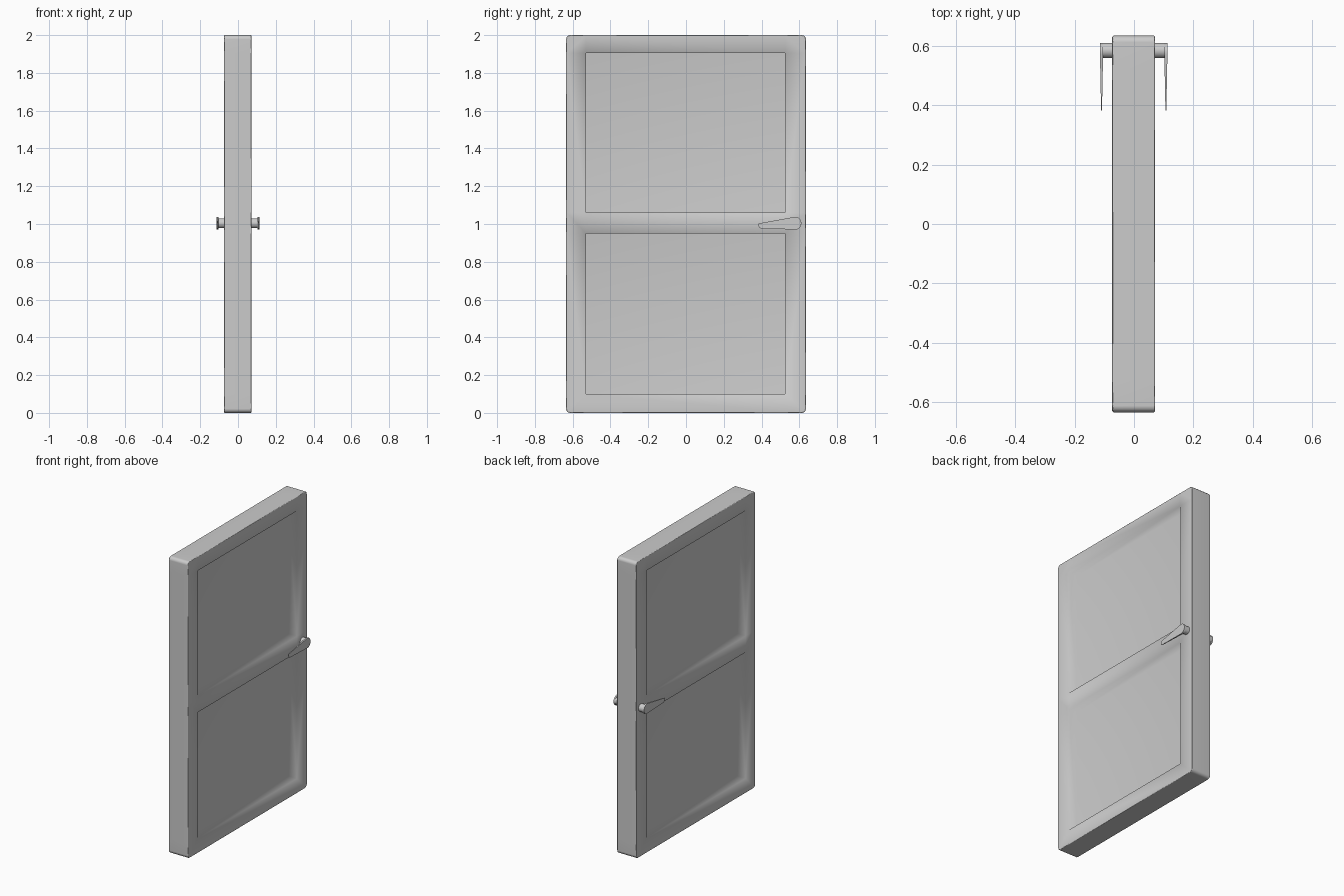
import bpy, bmesh, math
from mathutils import Matrix, Vector

if "Cube" in bpy.data.objects:
    bpy.data.objects.remove(bpy.data.objects["Cube"])

CX = -0.001            # mid-plane of the door leaf
HALF = 0.0725          # half thickness
PANELS = [(0.10, 0.95), (1.06, 1.905)]
PY = (-0.53, 0.525)


def finish(bm, name):
    bmesh.ops.recalc_face_normals(bm, faces=bm.faces)
    me = bpy.data.meshes.new(name)
    bm.to_mesh(me)
    bm.free()
    ob = bpy.data.objects.new(name, me)
    bpy.context.collection.objects.link(ob)
    return ob


# Door leaf: softened slab with two recessed panels on each face
bm = bmesh.new()
bmesh.ops.create_cube(bm, size=1, matrix=Matrix.Translation((CX, 0, 1)) @ Matrix.Diagonal((2 * HALF, 1.27, 2, 1)))
corners = [e for e in bm.edges if abs(e.verts[0].co.x - e.verts[1].co.x) > 0.1]
bmesh.ops.bevel(bm, geom=corners, offset=0.022, segments=3, profile=0.5, affect='EDGES')
rim = [e for e in bm.edges if e.calc_face_angle(0) > math.radians(60)]
bmesh.ops.bevel(bm, geom=rim, offset=0.004, segments=1, affect='EDGES')

cuts = [((0, y, 0), (0, 1, 0)) for y in PY]
cuts += [((0, 0, z), (0, 0, 1)) for span in PANELS for z in span]
for co, no in cuts:
    bmesh.ops.bisect_plane(bm, geom=bm.verts[:] + bm.edges[:] + bm.faces[:], plane_co=co, plane_no=no)

bm.normal_update()
recess = []
for f in bm.faces:
    c = f.calc_center_median()
    if abs(f.normal.x) > 0.9 and PY[0] < c.y < PY[1] and any(a < c.z < b for a, b in PANELS):
        recess.append(f)
bmesh.ops.inset_individual(bm, faces=recess, thickness=0, depth=-0.064)
for f in bm.faces:
    f.smooth = True
door = finish(bm, "door_leaf")
wn = door.modifiers.new("soft_shading", 'WEIGHTED_NORMAL')
wn.mode = 'FACE_AREA'

# Lever outline in y, z: narrow tip and round head
HY, HZ = 0.58, 1.004
outline = [(0.385, 1.003), (0.383, 0.992), (0.388, 0.98), (0.40, 0.975)]
outline += [(HY + 0.031 * math.cos(a), HZ + 0.034 * math.sin(a))
            for a in (math.radians(-105 + 21 * i) for i in range(11))]


def handle(side, label):
    # Spindle between door face and lever
    bm = bmesh.new()
    x0, x1 = HALF - 0.005, 0.106
    bmesh.ops.create_cone(bm, cap_ends=True, segments=24, radius1=0.026, radius2=0.026, depth=x1 - x0,
                          matrix=Matrix.Translation((CX + side * (x0 + x1) / 2, 0.585, HZ))
                          @ Matrix.Rotation(math.pi / 2, 4, 'Y'))
    parts = [finish(bm, label + "_handle_spindle")]

    # Lever, thinning toward its tip
    bm = bmesh.new()
    rings = []
    for face in (-1, 1):
        ring = []
        for y, z in outline:
            t = min(1, max(0, (y - 0.383) / 0.2))
            half = 0.0015 + 0.004 * t
            ring.append(bm.verts.new((CX + side * (0.1085 + face * half), y, z)))
        rings.append(ring)
        bm.faces.new(ring)
    n = len(outline)
    for i in range(n):
        j = (i + 1) % n
        bm.faces.new((rings[0][i], rings[0][j], rings[1][j], rings[1][i]))
    parts.append(finish(bm, label + "_handle_lever"))

    for ob in parts:
        bpy.ops.object.select_all(action='DESELECT')
        ob.select_set(True)
        bpy.context.view_layer.objects.active = ob
        bpy.ops.object.shade_smooth_by_angle(angle=math.radians(40))


handle(1, "right")
handle(-1, "left")
